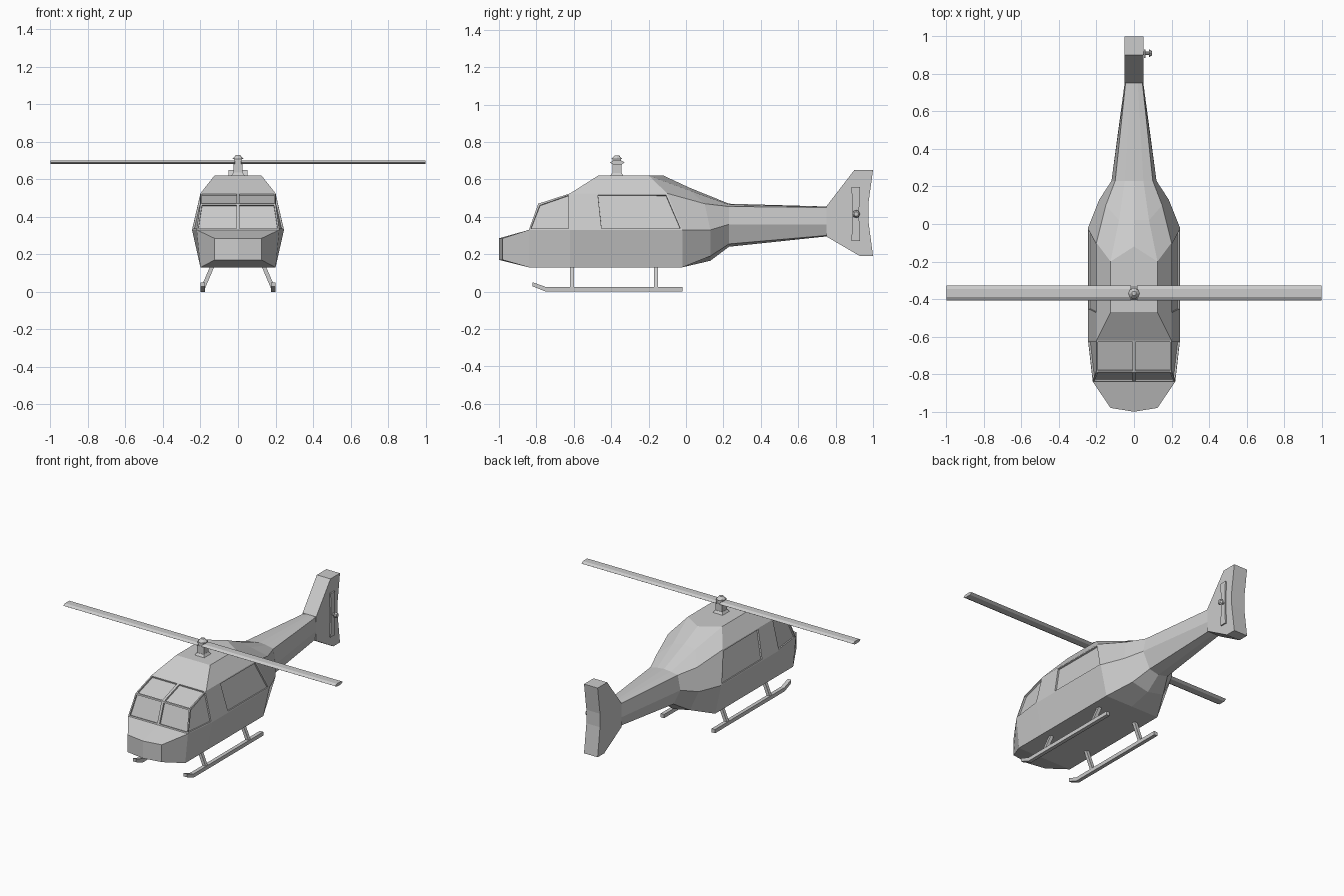
import bpy, bmesh, math
from mathutils import Matrix

if "Cube" in bpy.data.objects:
    bpy.data.objects.remove(bpy.data.objects["Cube"])


def finish(name, bm):
    bmesh.ops.recalc_face_normals(bm, faces=bm.faces)
    mesh = bpy.data.meshes.new(name)
    bm.to_mesh(mesh)
    bm.free()
    obj = bpy.data.objects.new(name, mesh)
    bpy.context.collection.objects.link(obj)
    return obj


def prism(name, pts, axis, lo, hi):
    """Extrude a 2D outline along x (points are y,z) or y (points are x,z)."""
    bm = bmesh.new()
    place = (lambda p, d: (d, p[0], p[1])) if axis == 'x' else (lambda p, d: (p[0], d, p[1]))
    a, b = ([bm.verts.new(place(p, d)) for p in pts] for d in (lo, hi))
    bm.faces.new(a)
    bm.faces.new(b)
    for i in range(len(pts)):
        j = (i + 1) % len(pts)
        bm.faces.new((a[i], a[j], b[j], b[i]))
    return finish(name, bm)


def cone(name, loc, r1, r2, depth, sides, rot=None):
    bm = bmesh.new()
    m = Matrix.Translation(loc) @ (rot or Matrix.Rotation(math.pi / 4, 4, 'Z'))
    bmesh.ops.create_cone(bm, cap_ends=True, segments=sides, radius1=r1, radius2=r2,
                          depth=depth, matrix=m)
    return finish(name, bm)


# Fuselage half rings: bottom centre, bottom, waist, shoulder, roof edge, top centre
rings = [
    [(0, -.84, .13), (.20, -.84, .13), (.22, -.84, .33), (.20, -.79, .47), (.20, -.79, .47), (0, -.79, .47)],
    [(0, -.62, .13), (.20, -.62, .13), (.245, -.62, .33), (.20, -.62, .525), (.20, -.62, .525), (0, -.62, .525)],
    [(0, -.47, .13), (.20, -.47, .13), (.245, -.46, .33), (.20, -.48, .525), (.125, -.47, .62), (0, -.47, .62)],
    [(0, -.02, .13), (.20, -.02, .13), (.245, -.02, .33), (.20, -.10, .525), (.125, -.20, .62), (0, -.12, .62)],
    [(0, .13, .165), (.12, .13, .19), (.185, .13, .33), (.15, .10, .47), (.08, .02, .54), (0, .02, .555)],
    [(0, .23, .24), (.07, .23, .255), (.12, .23, .36), (.10, .23, .455), (.05, .23, .465), (0, .23, .47)],
    [(0, .75, .295), (.04, .75, .30), (.05, .75, .36), (.045, .75, .45), (.02, .75, .455), (0, .75, .455)],
]
nose_b, nose_m = (.125, -.98, .17), (.125, -.98, .285)
nose_bc, nose_mc, sill = (0, -1, .17), (0, -1, .285), (0, -.84, .33)

bm = bmesh.new()
verts, windows = {}, []


def face(pts, side, window=False):
    vs = []
    for x, y, z in pts:
        key = (x * side if x else 0, y, z)
        if key not in verts:
            verts[key] = bm.verts.new(key)
        if verts[key] not in vs:
            vs.append(verts[key])
    if len(vs) > 2:
        f = bm.faces.new(vs)
        if window:
            windows.append(f)


for side in (1, -1):
    for k in range(len(rings) - 1):
        a, b = rings[k], rings[k + 1]
        for i in range(5):
            glazed = (k, i) in ((0, 2), (0, 4), (2, 2))
            face((a[i], b[i], b[i + 1], a[i + 1]), side, glazed)
    # nose and lower windscreen
    cb, b, m, s, r, ct = rings[0]
    face((m, s, ct, sill), side, True)
    face((nose_mc, nose_m, m, sill), side)
    face((nose_bc, nose_b, nose_m, nose_mc), side)
    face((nose_b, b, m, nose_m), side)
    face((nose_bc, cb, b, nose_b), side)
    face(rings[-1], side)

# recessed window panes
bmesh.ops.recalc_face_normals(bm, faces=bm.faces)
bmesh.ops.inset_individual(bm, faces=windows, thickness=.012, depth=0)
bmesh.ops.inset_individual(bm, faces=windows, thickness=.001, depth=-.01)
finish("fuselage", bm)

# Tail fin
prism("tail_fin", [(.75, .455), (.90, .65), (1, .65), (.975, .47), (.975, .38),
                   (1, .19), (.93, .19), (.75, .295)], 'x', -.05, .05)

# Tail rotor on the right side
prism("tail_rotor_blade", [(.885, .27), (.93, .27), (.925, .415), (.93, .56),
                           (.885, .56), (.89, .415)], 'x', .053, .062)
turn = Matrix.Rotation(math.pi / 2, 4, 'Y')
cone("tail_rotor_shaft", (.065, .91, .415), .009, .009, .04, 8, turn)
cone("tail_rotor_cap", (.088, .91, .415), .021, .012, .014, 8, turn)

# Main rotor
cone("rotor_base", (0, -.37, .625), .055, .036, .02, 4)
cone("rotor_mast", (0, -.37, .65), .034, .034, .07, 4)
section = [(-.407, .69), (-.39, .68), (-.345, .68), (-.328, .69), (-.345, .70), (-.39, .70)]
for side, label in ((1, "right"), (-1, "left")):
    prism("rotor_blade_" + label, section, 'x', side * .015, side)
cone("rotor_hub", (0, -.37, .695), .032, .032, .03, 4)
cone("rotor_cap", (0, -.37, .718), .03, .012, .02, 8)

# Landing skids and their struts
skid = [(-.82, .028), (-.75, 0), (-.02, 0), (-.02, .025), (-.75, .025), (-.82, .05)]
for side, label in ((1, "right"), (-1, "left")):
    prism("skid_" + label, skid, 'x', side * .175, side * .2)
    strut = [(side * x, z) for x, z in ((.175, .02), (.198, .02), (.147, .14), (.124, .14))]
    for y, end in ((-.61, "front"), (-.16, "rear")):
        prism(f"strut_{end}_{label}", strut, 'y', y - .011, y + .011)
